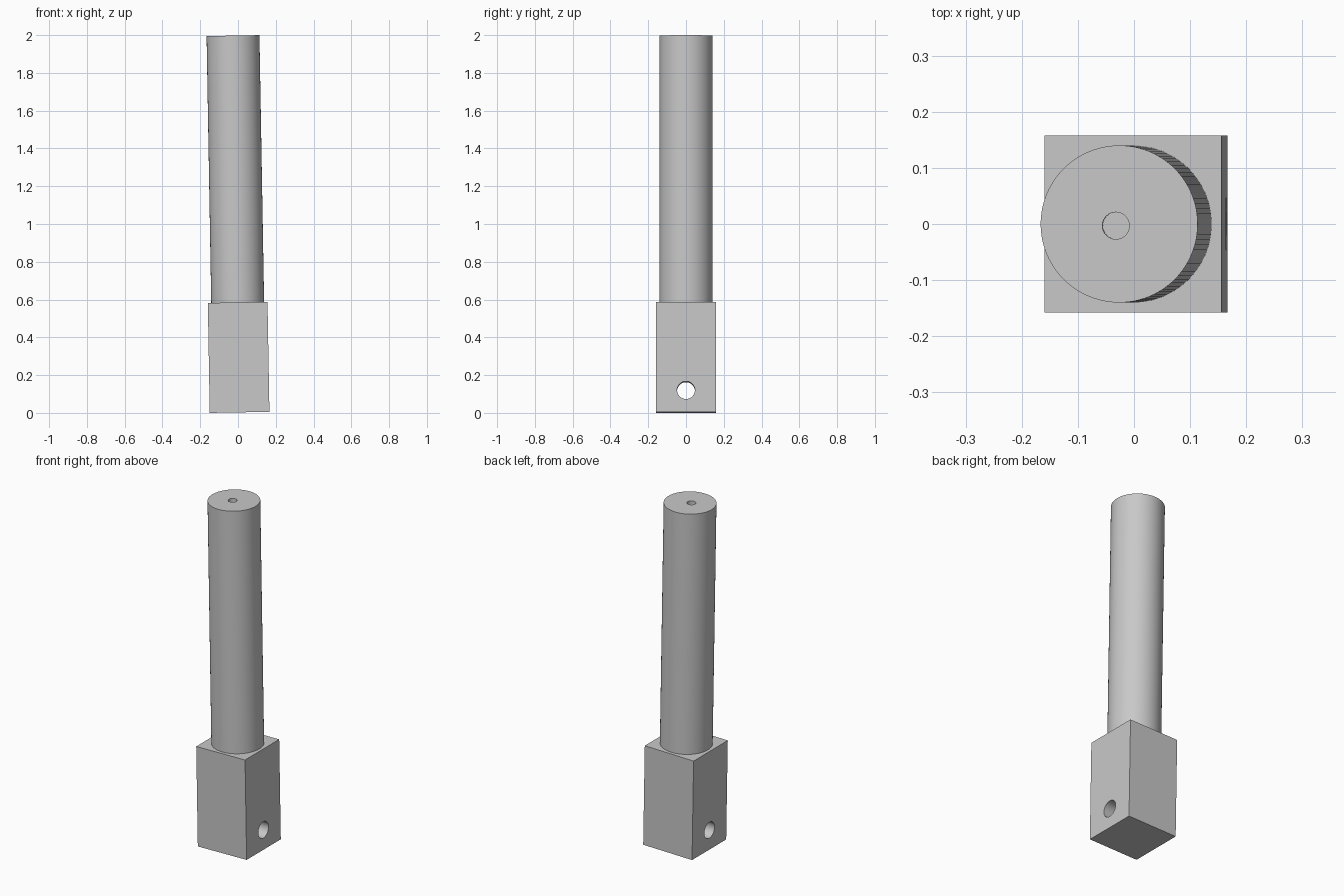
import bpy
from math import radians, pi
from mathutils import Matrix, Vector

cube = bpy.data.objects.get("Cube")
if cube:
    bpy.data.objects.remove(cube, do_unlink=True)

# The whole pin leans one degree towards -x
FRAME = Matrix.Translation((0.0084, 0, 0.0028)) @ Matrix.Rotation(radians(-1), 4, "Y")
BLOCK_W, BLOCK_H, TOP = 0.316, 0.582, 1.9948
SHAFT_R = 0.14

grey = bpy.data.materials.new("plain grey")
grey.use_nodes = True
colour = (0.58, 0.58, 0.58, 1)
grey.diffuse_color = colour
grey.node_tree.nodes["Principled BSDF"].inputs["Base Color"].default_value = colour


def finish(name):
    obj = bpy.context.object
    obj.name = name
    obj.data.materials.append(grey)
    return obj


def cylinder(name, radius, depth, centre, turn=Matrix()):
    bpy.ops.mesh.primitive_cylinder_add(vertices=96, radius=radius, depth=depth)
    obj = finish(name)
    obj.matrix_world = FRAME @ Matrix.Translation(centre) @ turn
    return obj


def drill(obj, cutter):
    mod = obj.modifiers.new("hole", "BOOLEAN")
    mod.operation = "DIFFERENCE"
    mod.solver = "EXACT"
    mod.object = cutter
    bpy.ops.object.select_all(action="DESELECT")
    obj.select_set(True)
    bpy.context.view_layer.objects.active = obj
    bpy.ops.object.modifier_apply(modifier=mod.name)
    bpy.data.objects.remove(cutter, do_unlink=True)
    bpy.ops.object.shade_smooth_by_angle(angle=radians(30))


# Square base block with a cross hole running through it along x
bpy.ops.mesh.primitive_cube_add(size=1)
block = finish("base_block")
block.data.transform(Matrix.Diagonal((BLOCK_W, BLOCK_W, BLOCK_H, 1)))
block.matrix_world = FRAME @ Matrix.Translation((0, 0, BLOCK_H / 2))
drill(block, cylinder("cross_hole_cutter", 0.047, 0.5, (0, 0, 0.115),
                      Matrix.Rotation(pi / 2, 4, "Y")))

# Long round shaft with a small centre hole in its end
shaft = cylinder("shaft", SHAFT_R, TOP - BLOCK_H, (0, 0, (TOP + BLOCK_H) / 2))
drill(shaft, cylinder("centre_hole_cutter", 0.024, 0.1, (-0.006, -0.003, TOP)))
